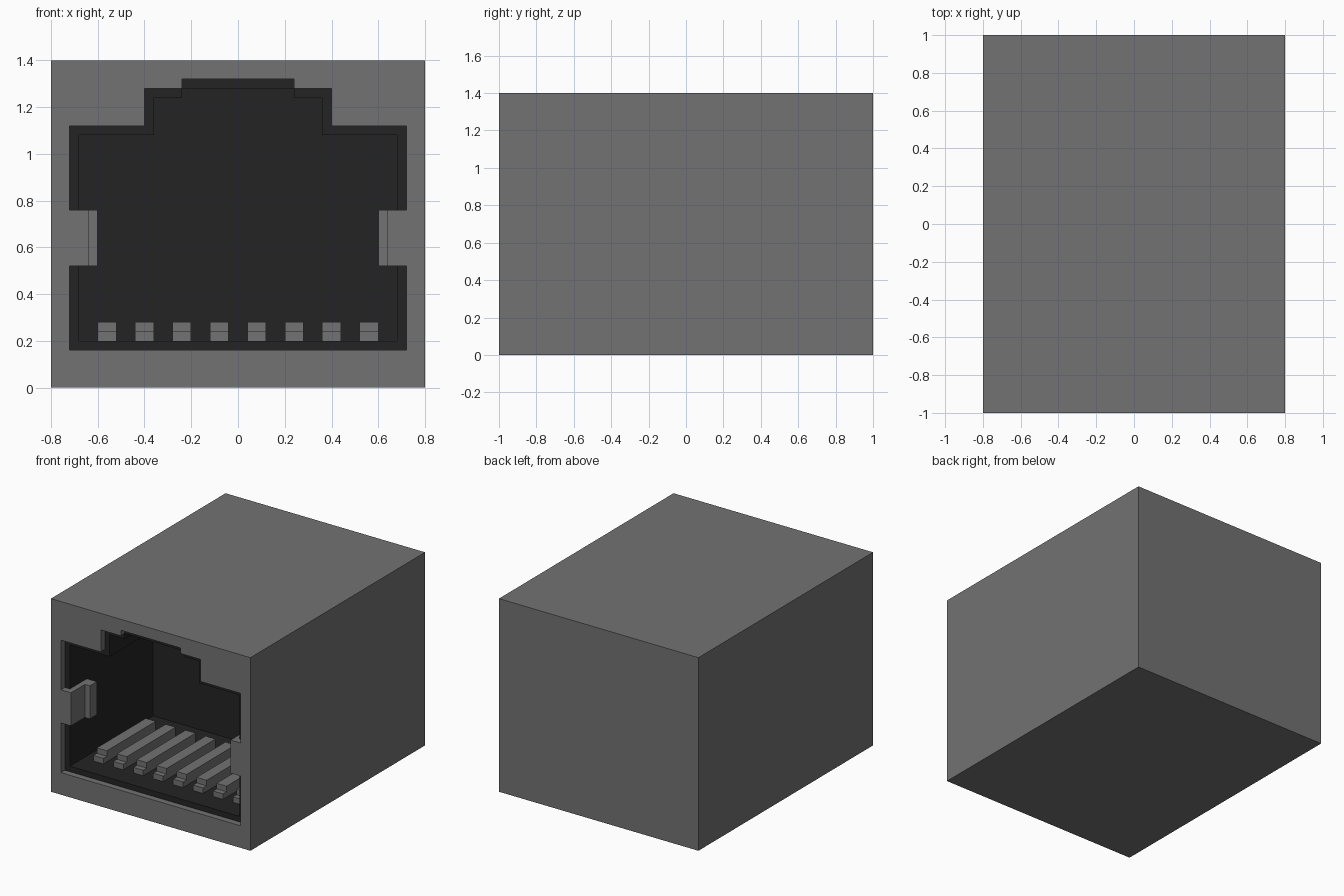
import bpy, bmesh

if "Cube" in bpy.data.objects:
    bpy.data.objects.remove(bpy.data.objects["Cube"], do_unlink=True)


def material(name, value):
    mat = bpy.data.materials.new(name)
    mat.use_nodes = True
    colour = (value, value, value, 1)
    mat.diffuse_color = colour
    mat.node_tree.nodes["Principled BSDF"].inputs["Base Color"].default_value = colour
    return mat


GREY = material("mid grey", 0.17)
DARK = material("dark grey", 0.0175)


def prism(name, pts, axis, start, end):
    """Extrude a closed 2D outline along x or y."""
    bm = bmesh.new()
    place = (lambda p: (p[0], start, p[1])) if axis == "y" else (lambda p: (start, p[0], p[1]))
    face = bm.faces.new([bm.verts.new(place(p)) for p in pts])
    new = bmesh.ops.extrude_face_region(bm, geom=[face])["geom"]
    shift = (0, end - start, 0) if axis == "y" else (end - start, 0, 0)
    bmesh.ops.translate(bm, vec=shift, verts=[v for v in new if isinstance(v, bmesh.types.BMVert)])
    bmesh.ops.recalc_face_normals(bm, faces=bm.faces)
    mesh = bpy.data.meshes.new(name)
    bm.to_mesh(mesh)
    bm.free()
    obj = bpy.data.objects.new(name, mesh)
    bpy.context.collection.objects.link(obj)
    mesh.materials.append(GREY)
    return obj


def mirrored(half):
    return half + [(-x, z) for x, z in reversed(half)]


def cut(obj, cutter):
    mod = obj.modifiers.new("cut", "BOOLEAN")
    mod.operation, mod.solver, mod.object = "DIFFERENCE", "EXACT", cutter
    bpy.context.view_layer.objects.active = obj
    bpy.ops.object.modifier_apply(modifier=mod.name)
    bpy.data.objects.remove(cutter, do_unlink=True)


# Housing block with a stepped cavity and a slightly larger front opening
housing = prism("housing", mirrored([(0.8, 0), (0.8, 1.4)]), "y", -1, 1)
cavity = [(0.68, 0.2), (0.68, 1.08), (0.36, 1.08), (0.36, 1.24), (0.24, 1.24), (0.24, 1.28)]
opening = [(0.72, 0.16), (0.72, 0.52), (0.64, 0.52), (0.64, 0.76), (0.72, 0.76),
           (0.72, 1.12), (0.4, 1.12), (0.4, 1.28), (0.24, 1.28), (0.24, 1.32)]
cut(housing, prism("cavity_cutter", mirrored(cavity), "y", -0.96, 0))
cut(housing, prism("opening_cutter", mirrored(opening), "y", -1.1, -0.955))

# Dark lining: every face inside the cavity behind the front lip
if len(housing.data.materials) < 2:
    housing.data.materials.append(DARK)
housing.data.materials[0], housing.data.materials[1] = GREY, DARK
for face in housing.data.polygons:
    c = face.center
    inside = abs(c.x) < 0.75 and 0.1 < c.z < 1.35 and -0.965 < c.y < 0.05
    face.material_index = 1 if inside else 0

# Side tabs, stepped inwards at their rear end
for side, s in (("left", 1), ("right", -1)):
    tab = [(0.69, -0.96), (0.64, -0.96), (0.64, -0.84), (0.6, -0.84), (0.6, -0.76), (0.69, -0.76)]
    bm = bmesh.new()
    base = bm.faces.new([bm.verts.new((s * x, y, 0.52)) for x, y in tab])
    new = bmesh.ops.extrude_face_region(bm, geom=[base])["geom"]
    bmesh.ops.translate(bm, vec=(0, 0, 0.24), verts=[v for v in new if isinstance(v, bmesh.types.BMVert)])
    bmesh.ops.recalc_face_normals(bm, faces=bm.faces)
    mesh = bpy.data.meshes.new(side + "_tab")
    bm.to_mesh(mesh)
    bm.free()
    mesh.materials.append(GREY)
    bpy.context.collection.objects.link(bpy.data.objects.new(side + "_tab", mesh))

# Row of eight contacts with a low step at the front
contact = [(-0.8, 0.2), (-0.8, 0.24), (-0.76, 0.24), (-0.76, 0.28), (-0.2, 0.28), (-0.2, 0.2)]
for i in range(8):
    x = -0.56 + 0.16 * i
    prism(f"contact_{i + 1}", contact, "x", x - 0.04, x + 0.04)
